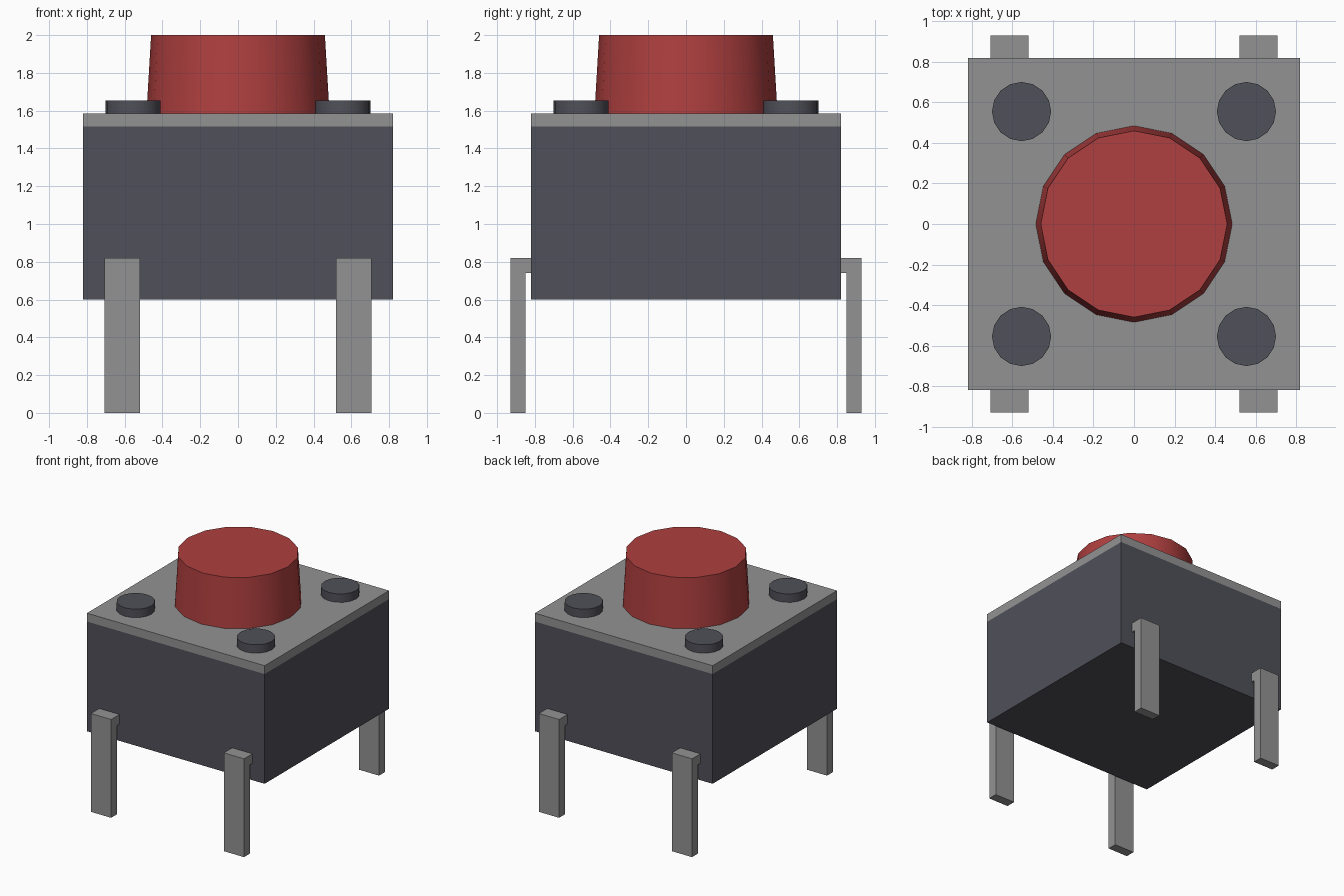
import bpy
import bmesh

cube = bpy.data.objects.get("Cube")
if cube:
    bpy.data.objects.remove(cube, do_unlink=True)


def material(name, rgb):
    mat = bpy.data.materials.new(name)
    mat.use_nodes = True
    color = (*rgb, 1.0)
    mat.diffuse_color = color
    mat.node_tree.nodes["Principled BSDF"].inputs["Base Color"].default_value = color
    return mat


PLASTIC = material("dark plastic", (0.08, 0.08, 0.1))
METAL = material("grey metal", (0.29, 0.29, 0.29))
RED = material("red plastic", (0.43, 0.05, 0.05))


def add_object(name, bm, mat):
    bmesh.ops.recalc_face_normals(bm, faces=bm.faces)
    mesh = bpy.data.meshes.new(name)
    bm.to_mesh(mesh)
    bm.free()
    mesh.materials.append(mat)
    obj = bpy.data.objects.new(name, mesh)
    bpy.context.collection.objects.link(obj)
    return obj


def block(name, half, z0, z1, mat):
    bm = bmesh.new()
    bmesh.ops.create_cube(bm, size=1)
    for v in bm.verts:
        v.co = (v.co.x * 2 * half, v.co.y * 2 * half, z1 if v.co.z > 0 else z0)
    return add_object(name, bm, mat)


def round_part(name, x, y, z0, z1, r0, r1, sides, mat):
    bm = bmesh.new()
    bmesh.ops.create_cone(bm, cap_ends=True, segments=sides,
                          radius1=r0, radius2=r1, depth=z1 - z0)
    bmesh.ops.translate(bm, verts=bm.verts, vec=(x, y, (z0 + z1) / 2))
    obj = add_object(name, bm, mat)
    bpy.ops.object.select_all(action="DESELECT")
    obj.select_set(True)
    bpy.context.view_layer.objects.active = obj
    bpy.ops.object.shade_smooth_by_angle()
    return obj


# Bent pin: side profile in (y, z), extruded across its width
PIN_PROFILE = [(0.8, 0.82), (0.93, 0.82), (0.93, 0), (0.85, 0), (0.85, 0.74), (0.8, 0.74)]


def pin(name, sx, sy):
    bm = bmesh.new()
    face = bm.faces.new([bm.verts.new((sx * 0.52, sy * y, z)) for y, z in PIN_PROFILE])
    ext = bmesh.ops.extrude_face_region(bm, geom=[face])
    moved = [g for g in ext["geom"] if isinstance(g, bmesh.types.BMVert)]
    bmesh.ops.translate(bm, verts=moved, vec=(sx * 0.187, 0, 0))
    return add_object(name, bm, METAL)


# Housing, cover plate and push button
block("housing", 0.82, 0.6, 1.515, PLASTIC)
block("cover_plate", 0.82, 1.515, 1.585, METAL)
round_part("push_button", 0, 0, 1.58, 2, 0.485, 0.46, 16, RED)

# Rivets and pins at the four corners
for sx, side in ((1, "left"), (-1, "right")):
    for sy, end in ((-1, "front"), (1, "back")):
        round_part(f"{end}_{side}_rivet", sx * 0.555, sy * 0.555,
                   1.58, 1.655, 0.146, 0.146, 16, PLASTIC)
        pin(f"{end}_{side}_pin", sx, sy)
